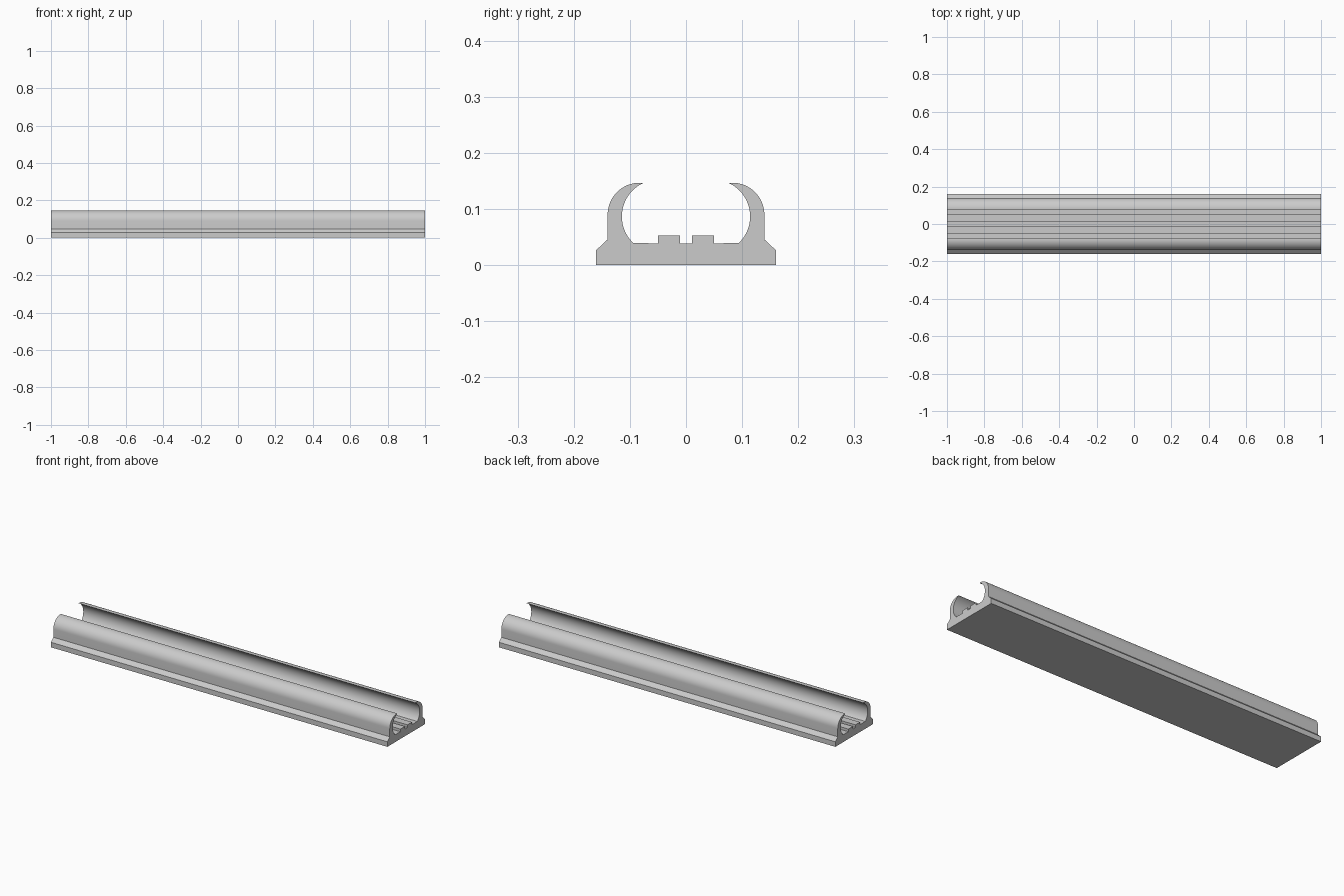
import bpy, bmesh
from math import cos, sin, radians

if "Cube" in bpy.data.objects:
    bpy.data.objects.remove(bpy.data.objects["Cube"])

LENGTH = 2.0


def arc(cy, cz, r, start, end, steps):
    """Points of a circular arc in the cross-section plane (degrees)."""
    angles = [radians(start + (end - start) * i / steps) for i in range(steps + 1)]
    return [(cy + r * cos(a), cz + r * sin(a)) for a in angles]


# Half cross-section: foot and chamfer, curled wall, channel floor and rib
half = [(0.16, 0), (0.16, 0.027), (0.1397, 0.046)]
half += arc(0.0827, 0.09, 0.057, 0, 97.8, 16)
half += arc(0.0488, 0.087, 0.0655, 65, -46.5, 20)
half += [(0.0495, 0.039), (0.0495, 0.053), (0.0107, 0.053), (0.0107, 0.039)]
profile = half + [(-y, z) for y, z in reversed(half)]

# Extrude the mirrored section along the length
bm = bmesh.new()
section = bm.faces.new([bm.verts.new((-LENGTH / 2, y, z)) for y, z in profile])
swept = bmesh.ops.extrude_face_region(bm, geom=[section], use_keep_orig=True)
bmesh.ops.translate(bm, vec=(LENGTH, 0, 0),
                    verts=[v for v in swept["geom"] if isinstance(v, bmesh.types.BMVert)])
bmesh.ops.recalc_face_normals(bm, faces=bm.faces)
mesh = bpy.data.meshes.new("channel_rail")
bm.to_mesh(mesh)
bm.free()
rail = bpy.data.objects.new("channel_rail", mesh)
bpy.context.collection.objects.link(rail)

# Plain grey finish
grey = bpy.data.materials.new("light_grey")
grey.use_nodes = True
colour = (0.6, 0.6, 0.6, 1)
grey.diffuse_color = colour
grey.node_tree.nodes["Principled BSDF"].inputs["Base Color"].default_value = colour
mesh.materials.append(grey)

# Smooth the curled walls, keep the corners crisp
bpy.ops.object.select_all(action="DESELECT")
rail.select_set(True)
bpy.context.view_layer.objects.active = rail
bpy.ops.object.shade_smooth_by_angle(angle=radians(30))
